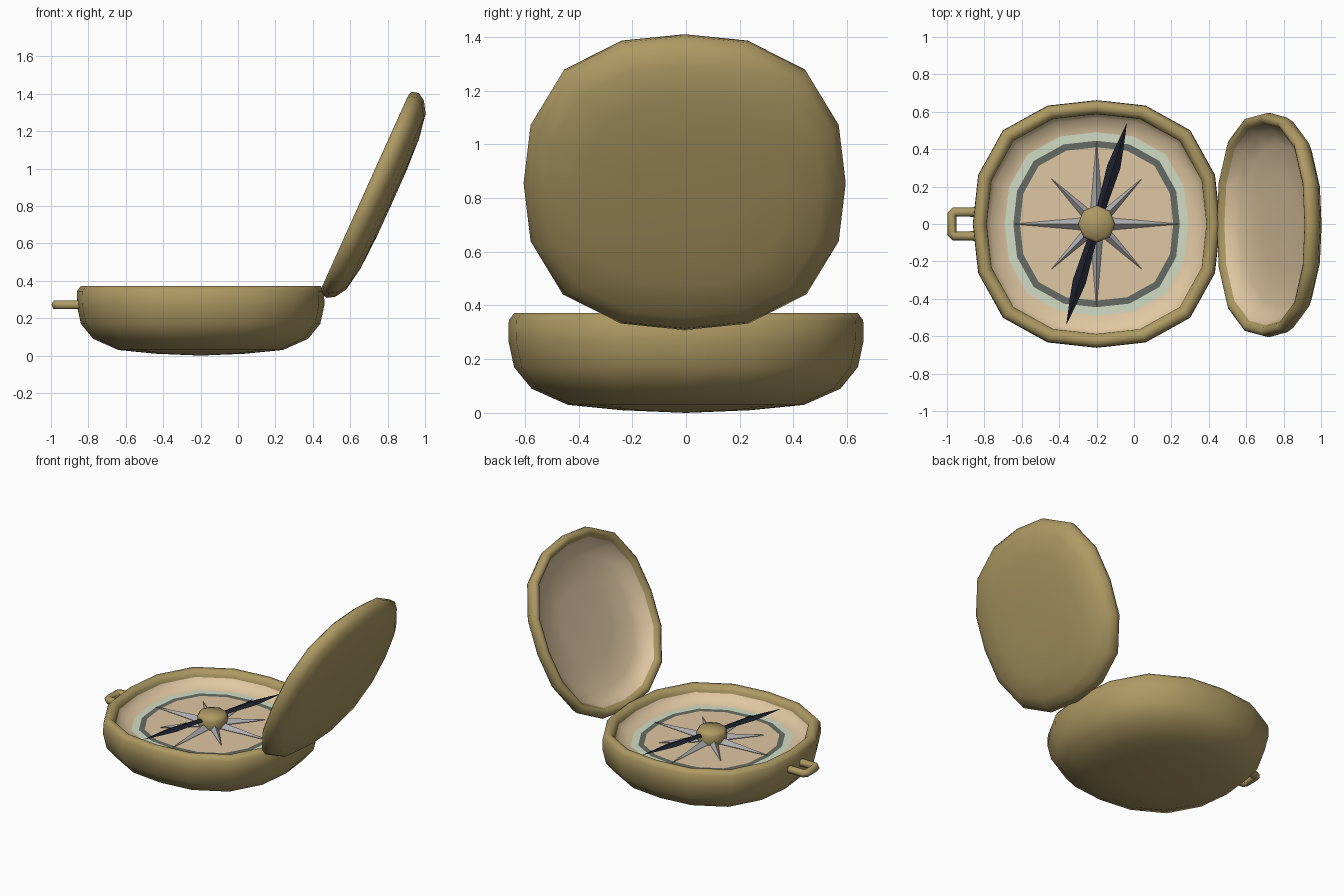
import bpy, bmesh
from math import sin, cos, pi, radians
from mathutils import Matrix, Vector

if "Cube" in bpy.data.objects:
    bpy.data.objects.remove(bpy.data.objects["Cube"])


def material(name, rgb):
    m = bpy.data.materials.new(name)
    m.diffuse_color = (*rgb, 1)
    m.use_nodes = True
    m.node_tree.nodes["Principled BSDF"].inputs["Base Color"].default_value = m.diffuse_color
    return m


BRASS = material("brass", (0.42, 0.32, 0.125))
TAN = material("tan", (0.74, 0.57, 0.36))
MINT = material("mint", (0.64, 0.72, 0.56))
DARK = material("dark_green", (0.13, 0.15, 0.125))
BLACK = material("needle_black", (0.012, 0.014, 0.025))
STEEL = material("steel", (0.42, 0.42, 0.44))
CENTRE = Matrix.Translation((-0.2, 0, 0))


def finish(name, bm, mat, matrix, smooth=None):
    me = bpy.data.meshes.new(name)
    bm.to_mesh(me)
    bm.free()
    ob = bpy.data.objects.new(name, me)
    bpy.context.collection.objects.link(ob)
    me.materials.append(mat)
    ob.matrix_world = matrix
    if smooth:
        bpy.ops.object.select_all(action='DESELECT')
        ob.select_set(True)
        bpy.context.view_layer.objects.active = ob
        bpy.ops.object.shade_smooth_by_angle(angle=radians(smooth))
    return ob


def lathe(name, profile, mat, matrix=CENTRE, sides=16, smooth=60, square=0.07):
    """Spin (radius, z) points, slightly squared at the diagonals; order from underside over the top."""
    bm = bmesh.new()
    rings = []
    for r, z in profile:
        if r == 0:
            rings.append([bm.verts.new((0, 0, z))] * sides)
            continue
        ring = []
        for k in range(sides):
            a = 2 * pi * k / sides
            q = r * (1 + square * (1 - cos(4 * a)) / 2)
            ring.append(bm.verts.new((q * cos(a), q * sin(a), z)))
        rings.append(ring)
    for a, b in zip(rings, rings[1:]):
        for k in range(sides):
            n = (k + 1) % sides
            bm.faces.new(dict.fromkeys((a[k], a[n], b[n], b[k])))
    return finish(name, bm, mat, matrix, smooth)


def blade(name, stations, mat, z, angle):
    """Diamond-section spike along x from (x, half_width, half_height); both ends close."""
    bm = bmesh.new()
    for x, w, h in stations:
        for y, dz in ((w, 0), (0, h), (-w, 0), (0, -h)):
            bm.verts.new((x, y, dz))
    bm.verts.ensure_lookup_table()
    v = bm.verts
    for s in range(len(stations) - 1):
        for k in range(4):
            n = (k + 1) % 4
            bm.faces.new((v[4 * s + k], v[4 * s + n], v[4 * s + 4 + n], v[4 * s + 4 + k]))
    bm.faces.new(v[:4])
    bm.faces.new(v[-4:])
    bmesh.ops.recalc_face_normals(bm, faces=bm.faces)
    return finish(name, bm, mat, Matrix.Translation((-0.2, 0, z)) @ Matrix.Rotation(angle, 4, 'Z'))


# case bowl: outside and rounded rim
lathe("case", [(0, 0), (0.24, 0.01), (0.44, 0.03), (0.575, 0.09), (0.64, 0.17), (0.662, 0.27),
               (0.66, 0.345), (0.64, 0.372), (0.61, 0.37), (0.588, 0.345), (0.585, 0.315)], BRASS)
# inside of the case, below the dial
lathe("case_lining", [(0.59, 0.325), (0.6, 0.27), (0.585, 0.19), (0.53, 0.12), (0.41, 0.067),
                      (0.22, 0.047), (0, 0.038)], TAN)

# dial face: one flat sheet in coloured bands
D = 0.28
lathe("dial_border", [(0.588, 0.33), (0.565, 0.295), (0.49, D)], TAN)
lathe("mint_ring", [(0.49, D), (0.445, D)], MINT)
lathe("dark_ring", [(0.445, D), (0.41, D)], DARK)
lathe("dial_centre", [(0.41, D), (0, D)], TAN)

# eight-pointed compass rose
for k in range(8):
    length, w = (0.44, 0.036) if k % 2 == 0 else (0.34, 0.03)
    blade("rose_point", [(0.04, w, 0.036), (0.1, w * 0.85, 0.03), (length, 0.001, 0.001)],
          STEEL, 0.286, k * pi / 4)

# magnetic needle, two arms
for k in range(2):
    blade("needle_arm", [(0.05, 0.022, 0.012), (0.16, 0.028, 0.012), (0.32, 0.036, 0.014),
                         (0.40, 0.026, 0.01), (0.56, 0.001, 0.001)],
          BLACK, 0.335, radians(73.3) + k * pi)

# centre hub
lathe("hub", [(0.09, 0.265), (0.1, 0.29), (0.1, 0.345), (0.085, 0.366), (0, 0.37)], BRASS,
      sides=8, smooth=60, square=0)

# open lid, local z pointing out of its hollow side
zdir = Vector((-0.91, 0, 0.41)).normalized()
ydir = Vector((0, 1, 0))
LID = Matrix((ydir.cross(zdir), ydir, zdir)).transposed().to_4x4()
LID.translation = (0.694, -0.005, 0.868)
lathe("lid", [(0, -0.14), (0.2, -0.139), (0.38, -0.13), (0.515, -0.107), (0.575, -0.07),
              (0.6, -0.03), (0.592, 0.006), (0.572, 0.018), (0.548, 0.008), (0.53, -0.02)], BRASS, LID)
lathe("lid_lining", [(0.535, -0.01), (0.51, -0.05), (0.43, -0.085), (0.25, -0.1), (0, -0.104)], TAN, LID)

# carrying loop on the left
cu = bpy.data.curves.new("carry_loop", 'CURVE')
cu.dimensions = '3D'
cu.bevel_depth = 0.026
cu.bevel_resolution = 1
cu.use_fill_caps = True
half = [(-0.83, 0.064), (-0.96, 0.064), (-0.974, 0.05)]
path = half + [(x, -y) for x, y in reversed(half)]
sp = cu.splines.new('POLY')
sp.points.add(len(path) - 1)
for p, (x, y) in zip(sp.points, path):
    p.co = (x, y, 0.271, 1)
cu.materials.append(BRASS)
loop = bpy.data.objects.new("carry_loop", cu)
bpy.context.collection.objects.link(loop)
